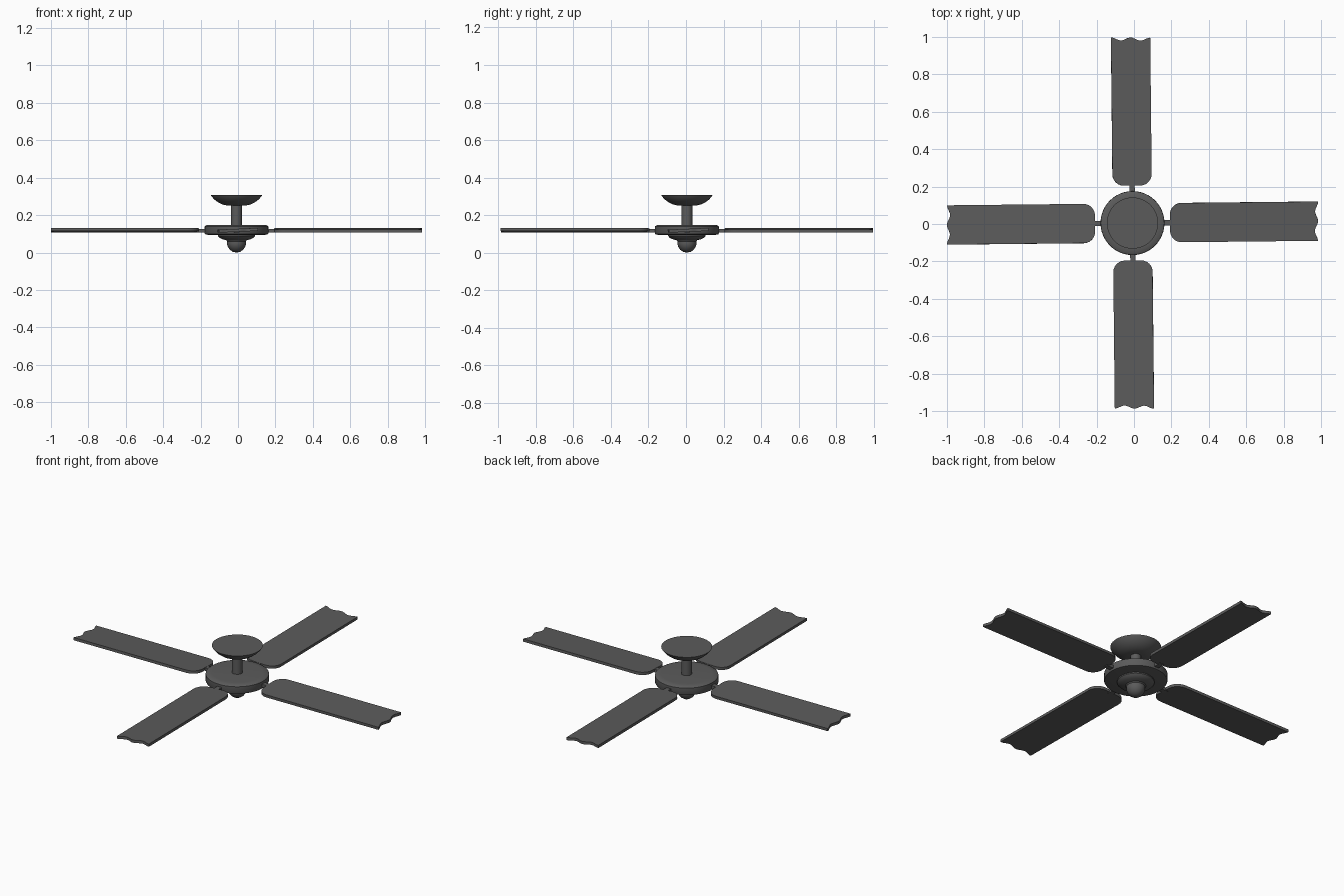
import bpy, bmesh, math
from mathutils import Matrix, Vector

if "Cube" in bpy.data.objects:
    bpy.data.objects.remove(bpy.data.objects["Cube"])

CENTER = Vector((-0.008, 0.005, 0))
TURN = math.radians(0.6)

grey = bpy.data.materials.new("charcoal grey")
grey.diffuse_color = (0.105, 0.105, 0.105, 1)
grey.use_nodes = True
grey.node_tree.nodes["Principled BSDF"].inputs["Base Color"].default_value = grey.diffuse_color


def finish(name, bm, angle=35):
    bmesh.ops.recalc_face_normals(bm, faces=bm.faces[:])
    mesh = bpy.data.meshes.new(name)
    bm.to_mesh(mesh)
    bm.free()
    mesh.materials.append(grey)
    ob = bpy.data.objects.new(name, mesh)
    bpy.context.collection.objects.link(ob)
    bpy.ops.object.select_all(action='DESELECT')
    ob.select_set(True)
    bpy.context.view_layer.objects.active = ob
    bpy.ops.object.shade_smooth_by_angle(angle=math.radians(angle))
    return ob


def lathe(name, profile, steps=48):
    """Spin an (r, z) profile that starts and ends on the axis."""
    bm = bmesh.new()
    verts = [bm.verts.new((r, 0, z)) for r, z in profile]
    edges = [bm.edges.new(p) for p in zip(verts, verts[1:])]
    bmesh.ops.spin(bm, geom=verts + edges, axis=(0, 0, 1), cent=(0, 0, 0),
                   steps=steps, angle=math.tau)
    bmesh.ops.remove_doubles(bm, verts=bm.verts[:], dist=1e-5)
    bm.transform(Matrix.Translation(CENTER))
    return finish(name, bm)


def slab(name, outline, thick, z, pitch, turn):
    """Extrude a flat outline, pitch it about its length and turn it into place."""
    bm = bmesh.new()
    face = bm.faces.new([bm.verts.new((x, y, -thick / 2)) for x, y in outline])
    ext = bmesh.ops.extrude_face_region(bm, geom=[face])
    top = [g for g in ext["geom"] if isinstance(g, bmesh.types.BMVert)]
    bmesh.ops.translate(bm, verts=top, vec=(0, 0, thick))
    bm.transform(Matrix.Translation(CENTER + Vector((0, 0, z)))
                 @ Matrix.Rotation(turn, 4, 'Z') @ Matrix.Rotation(pitch, 4, 'X'))
    return finish(name, bm)


# Ceiling canopy, rod, motor housing and lower cap
lathe("ceiling_canopy", [(0, .307), (.137, .307), (.133, .300), (.118, .283), (.098, .268),
                         (.075, .257), (.05, .251), (0, .25)])
lathe("down_rod", [(0, .26), (.029, .26), (.029, .14), (0, .14)], 24)
lathe("motor_housing", [(0, .148), (.135, .148), (.160, .146), (.170, .140), (.171, .104),
                        (.168, .098), (.155, .095), (0, .095)])
lathe("lower_cap", [(0, .1), (.1, .1), (.1, .088), (.092, .079), (.075, .071), (.055, .066),
                    (.05, .06), (.051, .046), (.046, .03), (.036, .015), (.02, .004), (0, 0)])

# Blade outline: rounded root, scalloped tip
HALF, ROOT, TIP, ROUND = .105, .200, .990, .062
outline = []
for side, start in ((1, 90), (-1, 180)):
    for i in range(7):
        a = math.radians(start + 15 * i)
        outline.append((ROOT + ROUND + ROUND * math.cos(a),
                        side * (HALF - ROUND) + ROUND * math.sin(a)))
for i in range(25):
    t = i / 24
    outline.append((TIP - .008 + .008 * math.cos(4 * math.pi * t) + .004 * t,
                    HALF * (2 * t - 1)))

arm = [(.155, -.014), (.215, -.014), (.215, .014), (.155, .014)]
for k in range(4):
    turn = TURN + k * math.pi / 2
    slab(f"blade_{k + 1}", outline, .016, .119, math.radians(2.5), turn)
    slab(f"blade_arm_{k + 1}", arm, .018, .117, 0, turn)
